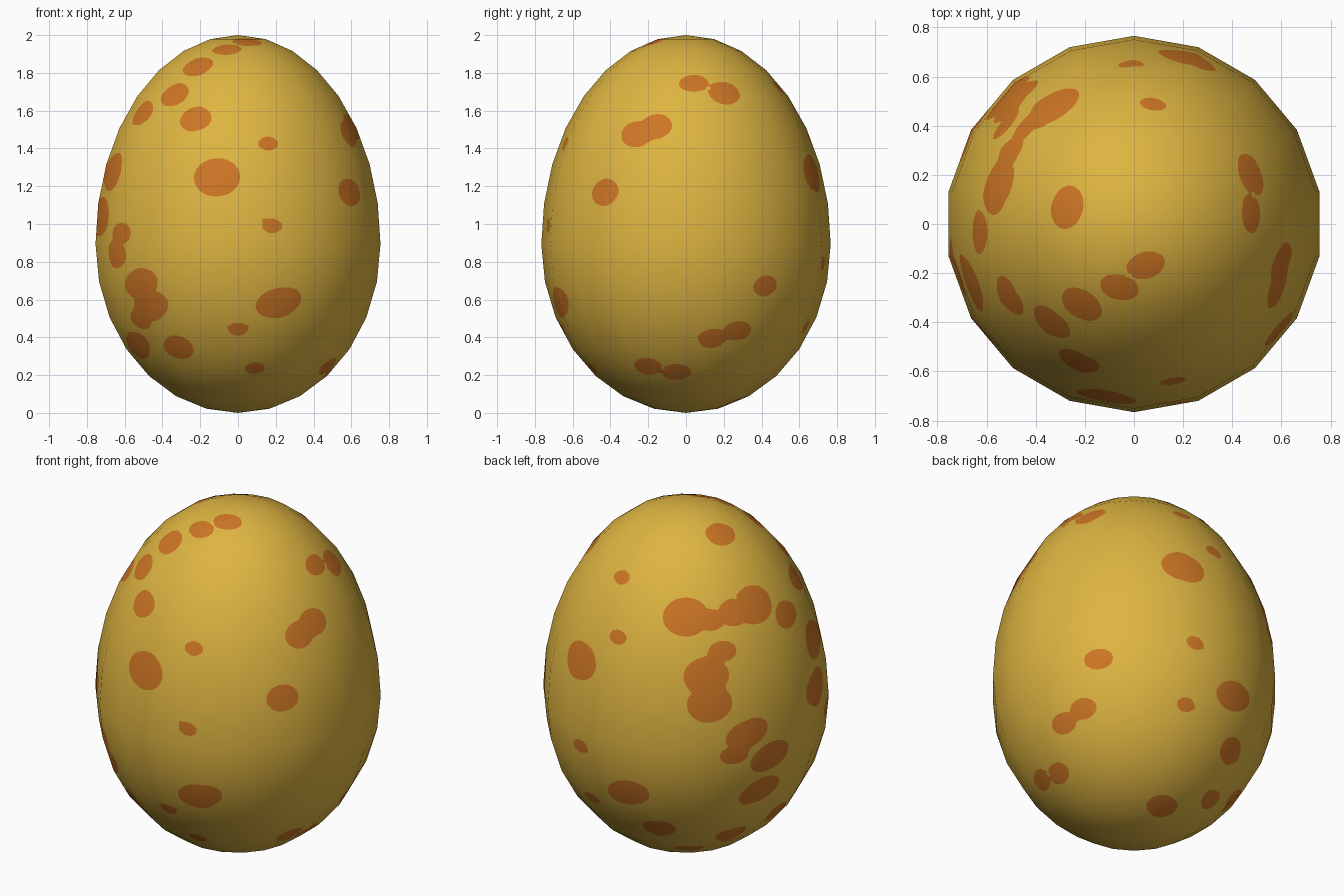
import bpy
import bmesh
from math import sin, cos, pi, radians, sqrt
from mathutils import Vector

cube = bpy.data.objects.get("Cube")
if cube:
    bpy.data.objects.remove(cube, do_unlink=True)

# Egg dimensions: two half ellipsoids meeting at the belly
RADIUS = 0.766
BELLY = 0.893
TOP = 2 - BELLY
SIDES, UPPER_RINGS, LOWER_RINGS = 18, 8, 7

# Spots as (angle around from the front, height), grouped by size:
# (half width, half height)
SPOTS = {
    (0.055, 0.04): [  # freckles
        (14, 1.43), (14, 0.99), (0, 0.44), (10, 0.23), (181, 1.46),
        (171, 1.73), (166, 0.79), (165, 0.45)],
    (0.08, 0.058): [  # ovals
        (95, 1.75), (125, 0.67), (103, 0.39), (115, 0.43), (67, 0.24),
        (84, 0.21), (235, 0.84), (-55, 0.95), (-50, 0.49), (217, 0.15),
        (16, 1.97), (-13, 1.93), (228, 1.58), (232, 1.42)],
    (0.09, 0.075): [  # medium spots
        (-22, 1.56), (-33, 1.84), (-40, 1.69), (-60, 1.59), (66, 1.48),
        (75, 1.52), (54, 1.17), (113, 1.7), (-32, 0.34), (201, 0.34),
        (-90, 0.32), (-59, 0.84), (241, 1.6), (256, 1.92), (-87, 1.5),
        (177, 0.05), (242, 0.26)],
    (0.13, 0.083): [  # wide spots
        (-45, 0.68), (-42, 0.56), (-63, 0.35), (18, 0.58), (189, 0.58),
        (241, 0.95), (252, 0.78), (249, 0.57)],
    (0.125, 0.105): [  # large blotches
        (-9, 1.25), (-70, 1.28), (-76, 1.04), (162, 1.27), (215, 1.6),
        (254, 1.61), (224, 1.3), (225, 1.15)],
}


def make_material(name, color):
    mat = bpy.data.materials.new(name)
    mat.use_nodes = True
    mat.diffuse_color = color
    mat.node_tree.nodes["Principled BSDF"].inputs["Base Color"].default_value = color
    return mat


def half_height(z):
    return TOP if z > BELLY else BELLY


def egg_normal(p):
    h = half_height(p.z)
    return Vector((p.x / RADIUS**2, p.y / RADIUS**2, (p.z - BELLY) / h**2)).normalized()


def spot_frame(angle, z, width, height):
    """Centre and scaled tangent axes of one spot; wide spots lean a little."""
    a = radians(angle)
    lean = radians(14) if width > 1.5 * height else 0
    r = RADIUS * sqrt(1 - ((z - BELLY) / half_height(z))**2)
    centre = Vector((r * sin(a), -r * cos(a), z))
    normal = egg_normal(centre)
    east = Vector((cos(a), sin(a), 0))
    north = normal.cross(east)
    u = (east * cos(lean) + north * sin(lean)) / width
    v = (north * cos(lean) - east * sin(lean)) / height
    return centre, u, v, normal / 0.15


frames = [spot_frame(a, z, *size) for size, places in SPOTS.items() for a, z in places]


def spot_field(p):
    """Negative inside any spot, positive outside."""
    best = 2.0
    for centre, u, v, w in frames:
        d = p - centre
        if d.length_squared < 0.06:
            best = min(best, sqrt(d.dot(u)**2 + d.dot(v)**2 + d.dot(w)**2))
    return best - 1


# Shell: half profile spun around the vertical axis
bm = bmesh.new()
profile = []
for i in range(UPPER_RINGS + LOWER_RINGS + 1):
    if i <= UPPER_RINGS:
        a, h = pi / 2 * (1 - i / UPPER_RINGS), TOP
    else:
        a, h = -pi / 2 * (i - UPPER_RINGS) / LOWER_RINGS, BELLY
    profile.append(bm.verts.new((0, -RADIUS * cos(a), BELLY + h * sin(a))))
outline = [bm.edges.new(pair) for pair in zip(profile, profile[1:])]
bmesh.ops.spin(bm, geom=profile + outline, cent=(0, 0, 0), axis=(0, 0, 1),
               angle=2 * pi, steps=SIDES)
bmesh.ops.remove_doubles(bm, verts=bm.verts[:], dist=0.0005)
bmesh.ops.recalc_face_normals(bm, faces=bm.faces[:])

# Split the flat panels, then cut the spot outlines into them
bmesh.ops.subdivide_edges(bm, edges=bm.edges[:], cuts=7, use_grid_fill=True)
field = {v: spot_field(v.co) for v in bm.verts}
crossing = [e for e in bm.edges if (field[e.verts[0]] < 0) != (field[e.verts[1]] < 0)]
cuts = []
for edge in crossing:
    start, end = edge.verts
    t = field[start] / (field[start] - field[end])
    cuts.append(bmesh.utils.edge_split(edge, start, min(max(t, 0.02), 0.98))[1])
bmesh.ops.connect_verts(bm, verts=cuts)
for face in bm.faces:
    face.smooth = True
    face.material_index = int(spot_field(face.calc_center_median()) < 0)

mesh = bpy.data.meshes.new("egg_shell")
bm.to_mesh(mesh)
bm.free()
mesh.materials.append(make_material("golden_yellow", (0.73, 0.46, 0.053, 1)))
mesh.materials.append(make_material("burnt_orange", (0.61, 0.18, 0.018, 1)))

# Smooth shading that follows the egg rather than the flat panels
mesh.normals_split_custom_set_from_vertices([egg_normal(v.co) for v in mesh.vertices])
egg = bpy.data.objects.new("egg_shell", mesh)
bpy.context.collection.objects.link(egg)
